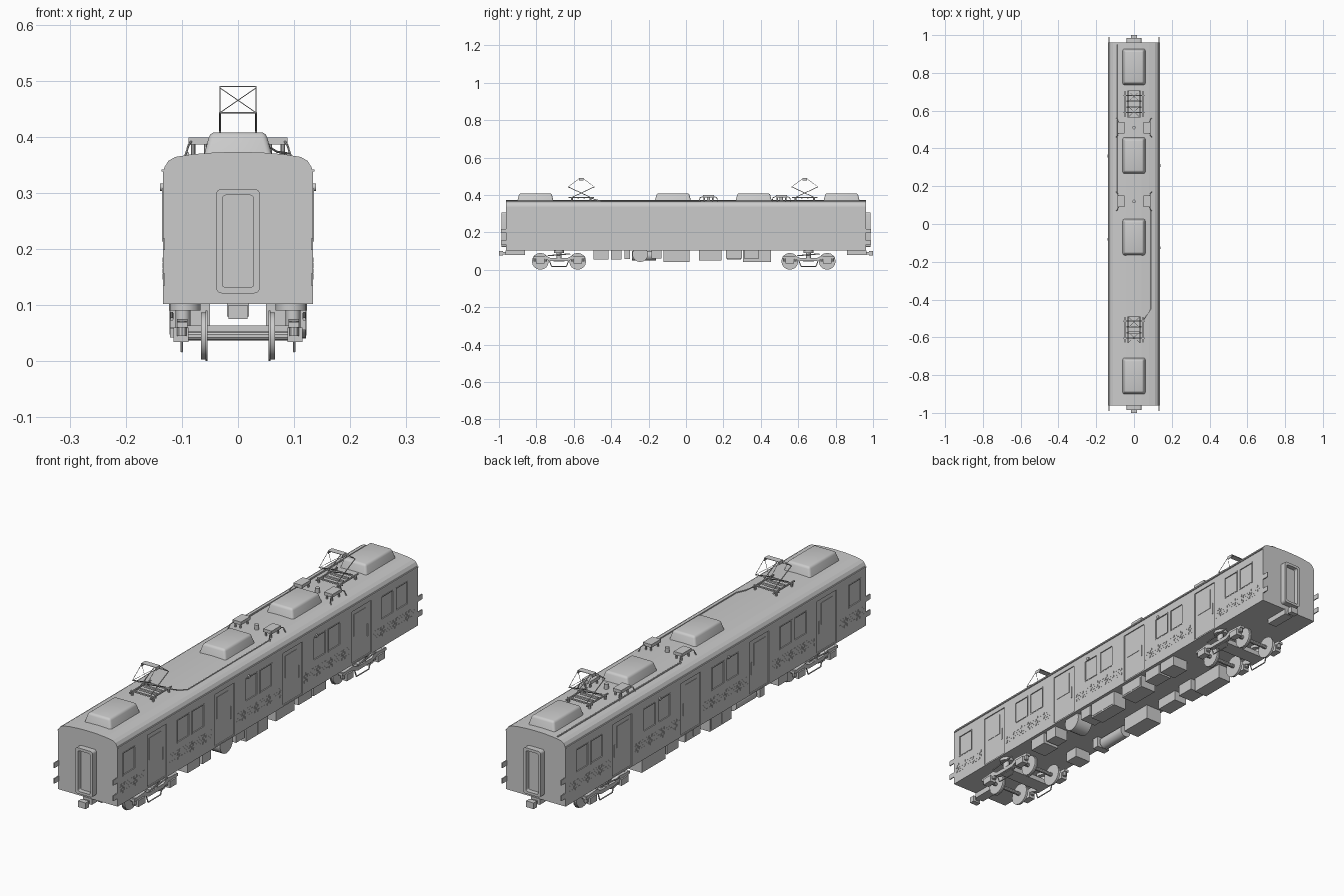
import bpy, bmesh, math
from mathutils import Vector, Matrix


def finish(name, bm, smooth=False):
    bmesh.ops.recalc_face_normals(bm, faces=bm.faces)
    me = bpy.data.meshes.new(name)
    bm.to_mesh(me)
    bm.free()
    ob = bpy.data.objects.new(name, me)
    bpy.context.collection.objects.link(ob)
    if smooth:
        bpy.ops.object.select_all(action='DESELECT')
        ob.select_set(True)
        bpy.context.view_layer.objects.active = ob
        bpy.ops.object.shade_smooth_by_angle(angle=math.radians(35))
    return ob


def box(bm, x0, x1, y0, y1, z0, z1):
    m = Matrix.Translation(((x0 + x1) / 2, (y0 + y1) / 2, (z0 + z1) / 2)) @ Matrix.Diagonal((abs(x1 - x0), y1 - y0, z1 - z0, 1))
    return bmesh.ops.create_cube(bm, size=1, matrix=m)['verts']


def rod(bm, a, b, r, n=8):
    a, b = Vector(a), Vector(b)
    m = Matrix.Translation((a + b) / 2) @ (b - a).to_track_quat('Z', 'Y').to_matrix().to_4x4()
    bmesh.ops.create_cone(bm, cap_ends=True, segments=n, radius1=r, radius2=r, depth=(b - a).length, matrix=m)


def path(bm, pts, r, n=6):
    for a, b in zip(pts, pts[1:]):
        rod(bm, a, b, r, n)


def loft(bm, rings):
    vs = [[bm.verts.new(p) for p in ring] for ring in rings]
    n = len(vs[0])
    for a, b in zip(vs, vs[1:]):
        for i in range(n):
            bm.faces.new((a[i], a[(i + 1) % n], b[(i + 1) % n], b[i]))
    bm.faces.new(vs[0])
    bm.faces.new(vs[-1])


def rounded(hw, z0, z1, r, y):
    pts = []
    for k, (sx, cz) in enumerate(((1, z1 - r), (-1, z1 - r), (-1, z0 + r), (1, z0 + r))):
        for i in range(5):
            t = math.radians(90 * k + 22.5 * i)
            pts.append((sx * (hw - r) + r * math.cos(t), y, cz + r * math.sin(t)))
    return pts


DOORS = [-0.71, -0.277, 0.16, 0.60]
PANES = [-0.89] + [c + d for c in (-0.495, -0.06, 0.378, 0.81) for d in (-0.047, 0.047)]
WALL = 0.134

# car body shell with rounded roof
half = [(WALL, 0.102), (WALL, 0.335), (0.131, 0.346), (0.124, 0.357), (0.112, 0.364), (0.08, 0.369), (0.04, 0.372)]
prof = half + [(0, 0.373)] + [(-x, z) for x, z in reversed(half)]
bm = bmesh.new()
loft(bm, [[(x, y, z) for x, z in prof] for y in (-0.962, 0.962)])
body = finish("car_body", bm)

# recessed windows and doors
bm = bmesh.new()
for s in (-1, 1):
    for y in PANES:
        box(bm, s * (WALL - 0.003), s * 0.15, y - 0.04, y + 0.04, 0.213, 0.308)
    for y in DOORS:
        box(bm, s * (WALL - 0.004), s * 0.15, y - 0.062, y + 0.062, 0.108, 0.318)
cutter = finish("opening_cutter", bm)
cutter.hide_render = True
cutter.hide_viewport = True
mod = body.modifiers.new("openings", 'BOOLEAN')
mod.operation = 'DIFFERENCE'
mod.solver = 'EXACT'
mod.object = cutter

# window frames, door windows, grilles, gutters, side lamps
frames, grille, gutter, lamps = (bmesh.new() for _ in range(4))
for s in (-1, 1):
    xa, xb = s * (WALL - 0.003), s * (WALL + 0.0012)
    for y in PANES:
        for d in (-0.04, 0.036):
            box(frames, xa, xb, y + d, y + d + 0.004, 0.213, 0.308)
        for z in (0.213, 0.304):
            box(frames, xa, xb, y - 0.036, y + 0.036, z, z + 0.004)
    for y in DOORS:
        box(frames, s * 0.129, s * 0.1315, y - 0.045, y + 0.03, 0.212, 0.3)
        box(frames, s * 0.129, s * 0.1325, y + 0.042, y + 0.046, 0.18, 0.23)
    edges = [-0.95] + [y + d for y in DOORS for d in (-0.072, 0.072)] + [0.95]
    for a, b in zip(edges[::2], edges[1::2]):
        n = int((b - a) / 0.01)
        for i in range(n):
            for j in range(4):
                if (i + j) % 2 == 0:
                    box(grille, s * 0.133, s * 0.1348, a + i * 0.01, a + i * 0.01 + 0.009, 0.146 + j * 0.01, 0.155 + j * 0.01)
    box(gutter, s * 0.132, s * 0.1365, -0.96, 0.96, 0.338, 0.342)
    for y in ((-0.125, 0.31) if s > 0 else (-0.08, 0.36)):
        rod(lamps, (s * 0.13, y, 0.31), (s * 0.139, y, 0.31), 0.007, 12)
finish("window_frames", frames)
finish("side_grilles", grille)
finish("roof_gutters", gutter)
finish("side_lamps", lamps, True)

# end gangways, corner guard plates and couplers
gang, guard, coup = bmesh.new(), bmesh.new(), bmesh.new()
for s in (-1, 1):
    loft(gang, [rounded(0.039, 0.121, 0.307, 0.01, s * 0.955), rounded(0.039, 0.121, 0.307, 0.01, s * 0.986),
                rounded(0.028, 0.131, 0.296, 0.007, s * 0.986), rounded(0.028, 0.131, 0.296, 0.007, s * 0.967)])
    for x in (-0.132, 0.132):
        for z in (0.135, 0.198):
            y = sorted((s * 0.955, s * 0.99))
            box(guard, x - 0.002, x + 0.002, *y, z, z + 0.021)
    box(coup, -0.02, 0.02, *sorted((s * 0.86, s * 0.965)), 0.08, 0.104)
    box(coup, -0.009, 0.009, *sorted((s * 0.95, s * 0.985)), 0.082, 0.095)
    box(coup, -0.017, 0.017, *sorted((s * 0.978, s * 1.0)), 0.075, 0.1)
finish("end_gangways", gang, True)
finish("corner_guard_plates", guard)
finish("couplers", coup)

# roof air conditioners
for i, y in enumerate((0.832, 0.362, -0.07, -0.805)):
    bm = bmesh.new()
    vs = box(bm, -0.062, 0.062, y - 0.098, y + 0.098, 0.362, 0.408)
    for v in vs:
        if v.co.z > 0.38:
            v.co.x *= 0.8
            v.co.y = y + (v.co.y - y) * 0.88
    top = [e for e in bm.edges if any(v.co.z > 0.38 for v in e.verts)]
    bmesh.ops.bevel(bm, geom=top, offset=0.009, segments=3, affect='EDGES', profile=0.5)
    finish(f"air_conditioner_{i + 1}", bm, True)

# roof switch boxes, breakers and cables
bm, cable = bmesh.new(), bmesh.new()
for y in (0.51, 0.12):
    rod(bm, (0, y, 0.365), (0, y, 0.392), 0.009, 12)
    for s in (-1, 1):
        box(bm, s * 0.05, s * 0.088, y - 0.03, y + 0.03, 0.386, 0.399)
        for d in (-0.022, 0.022):
            for x in (0.057, 0.08):
                rod(bm, (s * x, y + d, 0.362), (s * x, y + d, 0.387), 0.004)
        for d in (-0.045, 0.045):
            path(cable, [(s * 0.083, y + d * 0.6, 0.392), (s * 0.088, y + d, 0.385), (s * 0.094, y + d * 1.1, 0.366)], 0.002)
path(cable, [(0.05, -0.51, 0.385), (0.07, -0.48, 0.373), (0.09, -0.45, 0.37), (0.09, 0.08, 0.37)], 0.002)
path(cable, [(-0.09, 0.16, 0.37), (-0.09, 0.95, 0.37)], 0.003)
finish("roof_switch_boxes", bm)
finish("roof_cables", cable)

# diamond pantographs with crossed lower arms
for i, y in enumerate((-0.56, 0.635)):
    bm = bmesh.new()
    for s in (-1, 1):
        box(bm, s * 0.044, s * 0.049, y - 0.068, y + 0.068, 0.384, 0.389)
        for d in (-0.05, 0.05):
            rod(bm, (s * 0.047, y + d, 0.364), (s * 0.047, y + d, 0.385), 0.005)
        box(bm, -0.056, 0.056, y + s * 0.045 - 0.003, y + s * 0.045 + 0.003, 0.383, 0.388)
        box(bm, -0.04, 0.04, y + s * 0.016 - 0.004, y + s * 0.016 + 0.004, 0.382, 0.389)
        knee, tip = y + s * 0.07, y + s * 0.011
        for x in (-0.032, 0.032):
            rod(bm, (x, y - s * 0.05, 0.387), (x, knee, 0.443), 0.0018, 6)
            rod(bm, (x, knee, 0.443), (x, tip, 0.487), 0.001, 5)
            rod(bm, (x, knee, 0.443), (-x, tip, 0.487), 0.0008, 5)
        rod(bm, (-0.033, knee, 0.443), (0.033, knee, 0.443), 0.0012, 6)
        box(bm, s * 0.0315, s * 0.033, y - 0.013, y + 0.013, 0.477, 0.49)
    box(bm, -0.032, 0.032, y - 0.013, y + 0.013, 0.4885, 0.49)
    finish(f"pantograph_{i + 1}", bm)

# bogies: wheels, axles, side frames, springs, brake rods
wheels, frame, spring = bmesh.new(), bmesh.new(), bmesh.new()
for cy in (-0.679, 0.655):
    for y in (cy - 0.1, cy + 0.1):
        rod(wheels, (-0.112, y, 0.045), (0.112, y, 0.045), 0.008, 10)
        for s in (-1, 1):
            rod(wheels, (s * 0.057, y, 0.045), (s * 0.066, y, 0.045), 0.042, 16)
            rod(wheels, (s * 0.054, y, 0.045), (s * 0.058, y, 0.045), 0.045, 16)
            box(frame, s * 0.088, s * 0.115, y - 0.022, y + 0.022, 0.034, 0.06)
            for d in (-0.028, 0.028):
                rod(spring, (s * 0.1, y + d, 0.045), (s * 0.1, y + d, 0.072), 0.009, 10)
    side = [(-0.14, 0.07), (-0.07, 0.075), (-0.045, 0.062), (0.045, 0.062), (0.07, 0.075), (0.14, 0.07),
            (0.14, 0.06), (0.075, 0.057), (0.045, 0.046), (-0.045, 0.046), (-0.075, 0.057), (-0.14, 0.06)]
    box(frame, -0.1, 0.1, cy - 0.03, cy + 0.03, 0.044, 0.064)
    for s in (-1, 1):
        loft(frame, [[(s * x, cy + a, z) for a, z in side] for x in (0.09, 0.109)])
        rod(spring, (s * 0.098, cy, 0.06), (s * 0.098, cy, 0.093), 0.013, 12)
        rod(spring, (s * 0.095, cy, 0.09), (s * 0.095, cy, 0.103), 0.028, 16)
        path(frame, [(s * 0.1, cy - 0.055, 0.058), (s * 0.1, cy - 0.04, 0.018), (s * 0.1, cy + 0.04, 0.018), (s * 0.1, cy + 0.055, 0.058)], 0.0025)
        rod(frame, (s * 0.118, cy - 0.06, 0.075), (s * 0.118, cy + 0.06, 0.085), 0.003)
finish("wheelsets", wheels, True)
finish("bogie_frames", frame)
finish("bogie_springs", spring, True)

# underfloor equipment: y range, bottom height, per side
bm = bmesh.new()
right = [(-0.495, -0.415, 0.056), (-0.40, -0.345, 0.056), (-0.185, -0.13, 0.06), (-0.12, 0.02, 0.04), (0.07, 0.19, 0.05), (0.215, 0.30, 0.06), (0.31, 0.39, 0.06)]
left = [(-0.48, -0.42, 0.06), (-0.33, -0.30, 0.058), (-0.12, 0.02, 0.042), (0.08, 0.18, 0.06), (0.22, 0.295, 0.055), (0.305, 0.455, 0.042)]
for s, row in ((1, right), (-1, left)):
    for k, (a, b, z) in enumerate(row):
        box(bm, s * (0.05 + 0.012 * (k % 2)), s * 0.121, a, b, z, 0.104)
        if b - a > 0.09:
            for m in (a + (b - a) * 0.05, (a + b) / 2 + 0.003):
                box(bm, s * 0.12, s * 0.1225, m, m + (b - a) * 0.42, z + 0.006, 0.095)
finish("underfloor_boxes", bm)
bm = bmesh.new()
rod(bm, (0.05, -0.245, 0.083), (0.12, -0.245, 0.083), 0.042, 16)
rod(bm, (-0.09, -0.29, 0.075), (-0.09, -0.16, 0.075), 0.025, 16)
finish("air_tanks", bm, True)
